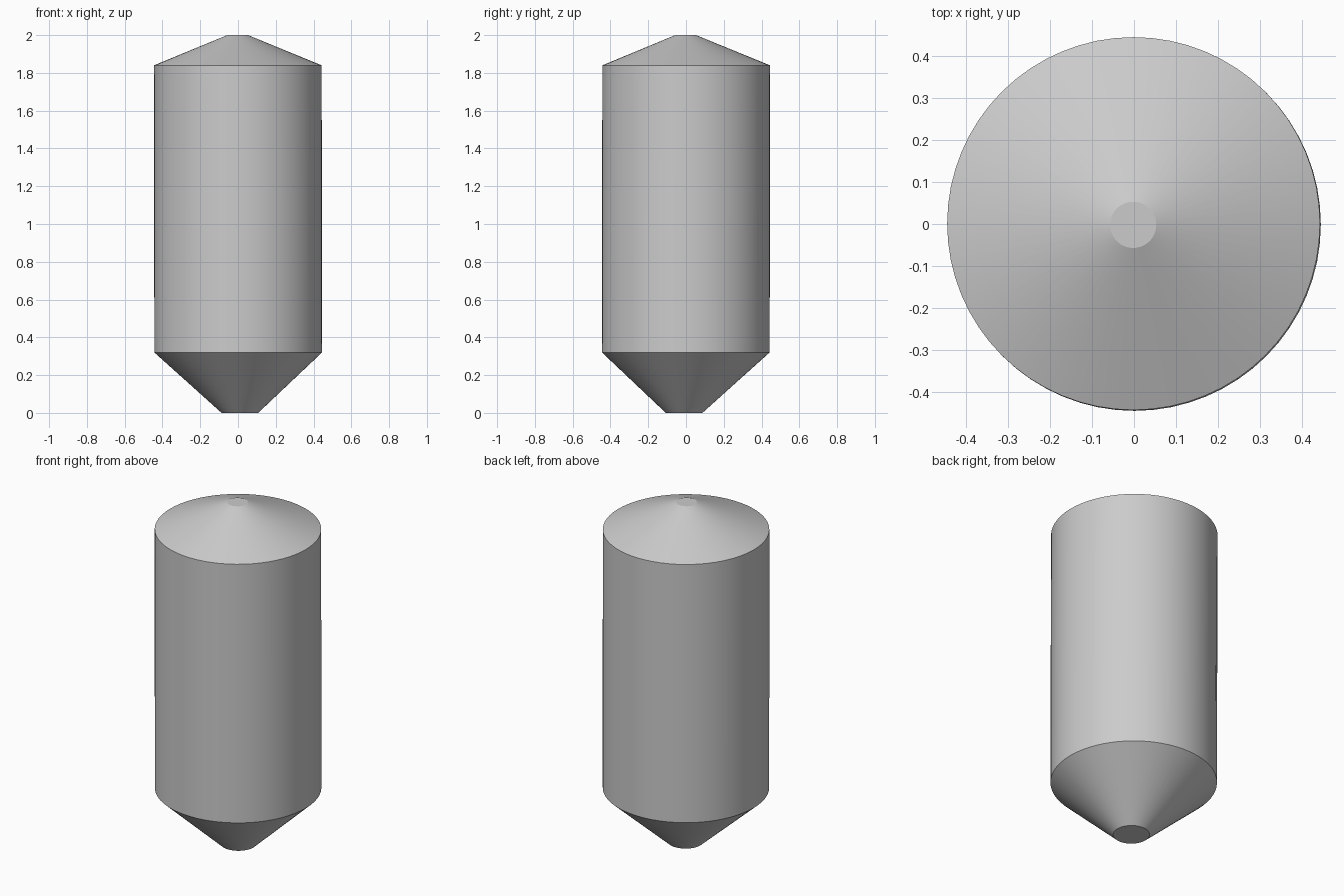
import bpy
import bmesh
import math

cube = bpy.data.objects.get("Cube")
if cube:
    bpy.data.objects.remove(cube, do_unlink=True)

SEGMENTS = 64

# Single painted metal colour
metal = bpy.data.materials.new("light grey metal")
metal.use_nodes = True
grey = (0.6, 0.6, 0.6, 1.0)
metal.diffuse_color = grey
metal.node_tree.nodes["Principled BSDF"].inputs["Base Color"].default_value = grey


def loft(name, rings, cap_bottom=False, cap_top=False):
    """Skin circles given as (centre x, centre y, z, radius), bottom to top."""
    bm = bmesh.new()
    loops = []
    for cx, cy, z, r in rings:
        angles = [math.tau * i / SEGMENTS for i in range(SEGMENTS)]
        loops.append([bm.verts.new((cx + r * math.cos(a), cy + r * math.sin(a), z))
                      for a in angles])
    for low, high in zip(loops, loops[1:]):
        for i in range(SEGMENTS):
            j = (i + 1) % SEGMENTS
            bm.faces.new((low[i], low[j], high[j], high[i]))
    if cap_bottom:
        bm.faces.new(loops[0][::-1])
    if cap_top:
        bm.faces.new(loops[-1])
    mesh = bpy.data.meshes.new(name)
    bm.to_mesh(mesh)
    bm.free()
    mesh.materials.append(metal)
    obj = bpy.data.objects.new(name, mesh)
    bpy.context.collection.objects.link(obj)
    bpy.ops.object.select_all(action="DESELECT")
    obj.select_set(True)
    bpy.context.view_layer.objects.active = obj
    bpy.ops.object.shade_smooth_by_angle(angle=math.radians(15))
    return obj


# The outlet sits slightly off the tank axis
outlet = (0.01, -0.01, 0.0, 0.097)
lower_rim = (0.001, -0.001, 0.32, 0.444)
upper_rim = (-0.001, 0.001, 1.84, 0.444)
top_rim = (-0.002, -0.002, 2.0, 0.055)

loft("hopper_cone", [outlet, lower_rim], cap_bottom=True)
loft("tank_wall", [lower_rim, upper_rim])
loft("roof_cone", [upper_rim, top_rim], cap_top=True)
